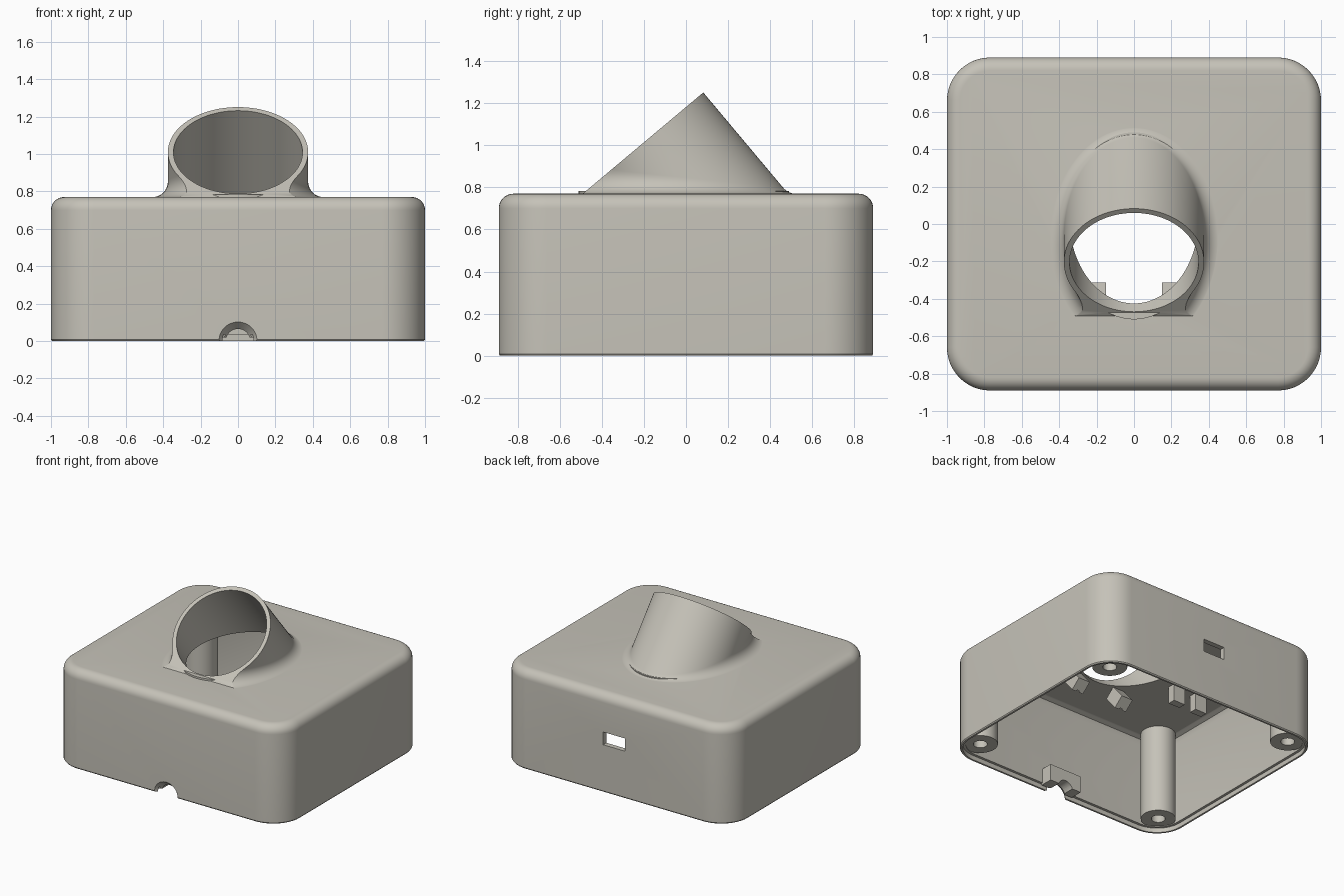
import bpy, bmesh
from math import sin, cos, pi, radians
from mathutils import Vector, Matrix

if "Cube" in bpy.data.objects:
    bpy.data.objects.remove(bpy.data.objects["Cube"])

HX, HY, TOP, CORNER = 1.0, 0.89, 0.77, 0.23
ROUND, WALL, ROOF = 0.07, 0.04, 0.735
TILT = radians(40)
RIM = Vector((0, -0.205, 1.01))           # centre of the neck's rim
AXIS = Vector((0, -sin(TILT), cos(TILT)))
UP = Vector((0, cos(TILT), sin(TILT)))
SIDE = Vector((1, 0, 0))
R_OUT, R_IN, FILLET = 0.375, 0.345, 0.085

plastic = bpy.data.materials.new("warm_grey_plastic")
plastic.use_nodes = True
colour = (0.56, 0.54, 0.48, 1)
plastic.diffuse_color = colour
plastic.node_tree.nodes["Principled BSDF"].inputs["Base Color"].default_value = colour


def finish(name, bm):
    bmesh.ops.recalc_face_normals(bm, faces=bm.faces)
    me = bpy.data.meshes.new(name)
    bm.to_mesh(me)
    bm.free()
    ob = bpy.data.objects.new(name, me)
    bpy.context.collection.objects.link(ob)
    return ob


def loft(bm, rings):
    """Skin a list of equal point rings and cap both ends."""
    loops = [[bm.verts.new(p) for p in ring] for ring in rings]
    n = len(loops[0])
    for a, b in zip(loops, loops[1:]):
        for i in range(n):
            j = (i + 1) % n
            bm.faces.new((a[i], a[j], b[j], b[i]))
    bm.faces.new(loops[0])
    bm.faces.new(loops[-1])


def rounded_rect(inset, z, steps=12):
    r = CORNER - inset
    pts = []
    for q, (sx, sy) in enumerate(((1, 1), (-1, 1), (-1, -1), (1, -1))):
        for k in range(steps + 1):
            a = (q + k / steps) * pi / 2
            pts.append((sx * (HX - CORNER) + r * cos(a),
                        sy * (HY - CORNER) + r * sin(a), z))
    return pts


def rounded_block(name, levels):
    bm = bmesh.new()
    loft(bm, [rounded_rect(i, z) for i, z in levels])
    return finish(name, bm)


def rod(name, start, end, r1, r2=None, segs=48):
    """Cylinder or cone between two points."""
    start, end = Vector(start), Vector(end)
    d = end - start
    bm = bmesh.new()
    m = Matrix.Translation((start + end) / 2) @ d.to_track_quat('Z', 'Y').to_matrix().to_4x4()
    bmesh.ops.create_cone(bm, cap_ends=True, segments=segs, radius1=r1,
                          radius2=r1 if r2 is None else r2, depth=d.length, matrix=m)
    return finish(name, bm)


def block(name, centre, size, tilt=0.0):
    bm = bmesh.new()
    m = (Matrix.Translation(centre) @ Matrix.Rotation(tilt, 4, 'X')
         @ Matrix.Diagonal((*size, 1)))
    bmesh.ops.create_cube(bm, size=1, matrix=m)
    return finish(name, bm)


def combine(ob, other, op):
    mod = ob.modifiers.new("bool", 'BOOLEAN')
    mod.operation, mod.solver, mod.object = op, 'EXACT', other
    dg = bpy.context.evaluated_depsgraph_get()
    me = bpy.data.meshes.new_from_object(ob.evaluated_get(dg))
    ob.modifiers.clear()
    ob.data = me
    bpy.data.objects.remove(other)


def neck_solid(segs=96, arc=10):
    """Tilted tube flowing into the lid through a rolling-ball fillet."""
    columns = []
    floor = TOP - 0.001
    for s in range(segs):
        a = 2 * pi * s / segs
        out = SIDE * cos(a) + UP * sin(a)
        base = RIM + out * (R_OUT + FILLET)
        ball = base + AXIS * ((floor + FILLET - base.z) / AXIS.z)
        d0, d1 = -out, Vector((0, 0, -1))
        col = [ball - out * FILLET + AXIS]
        for k in range(arc + 1):
            col.append(ball + FILLET * d0.slerp(d1, k / arc))
        col.append(Vector((ball.x, ball.y, TOP - 0.02)))
        columns.append(col)
    bm = bmesh.new()
    loft(bm, list(zip(*columns)))
    bmesh.ops.bisect_plane(bm, geom=bm.verts[:] + bm.edges[:] + bm.faces[:],
                           plane_co=RIM, plane_no=AXIS, clear_outer=True)
    bmesh.ops.edgeloop_fill(bm, edges=[e for e in bm.edges if e.is_boundary])
    return finish("neck", bm)


# Outer body with rounded top edge
levels = [(0.006, 0), (0, 0.008)]
for k in range(9):
    a = k / 8 * pi / 2
    levels.append((ROUND * (1 - cos(a)), TOP - ROUND + ROUND * sin(a)))
case = rounded_block("case", levels)

# Hollow inside, with a stepped seat for the missing base plate
combine(case, rounded_block("cavity", [
    (0.02, -0.1), (0.02, 0.035), (WALL, 0.035), (WALL, ROOF - 0.05),
    (WALL + 0.015, ROOF - 0.015), (WALL + 0.05, ROOF)]), 'DIFFERENCE')

# Neck, its thin front lip, and the bore through the lid
combine(case, neck_solid(), 'UNION')
lip = rod("lip", (0, 0, TOP - 0.018), (0, 0, TOP + 0.014), 1, segs=96)
lip.data.transform(Matrix.Translation((0, -0.01, 0)) @ Matrix.Diagonal((0.37, 0.5, 1, 1)))
combine(case, lip, 'UNION')
combine(case, rod("bore", RIM + AXIS * 0.3, RIM - AXIS * 0.75, R_IN, segs=96), 'DIFFERENCE')

# Corner screw posts
for sx in (-1, 1):
    for sy in (-1, 1):
        x, y = sx * 0.83, sy * 0.72
        combine(case, rod("post", (x, y, 0.04), (x, y, ROOF + 0.01), 0.125), 'UNION')
        combine(case, rod("hole", (x, y, -0.1), (x, y, 0.3), 0.05, segs=24), 'DIFFERENCE')

# Cable notch in the front wall, backed by a strain-relief block
combine(case, block("relief", (0, -0.81, 0.085), (0.28, 0.1, 0.13)), 'UNION')
combine(case, rod("flare", (0, -0.93, 0), (0, -0.845, 0), 0.137, 0.0626), 'DIFFERENCE')
combine(case, rod("cable", (0, -0.87, 0), (0, -0.7, 0), 0.065), 'DIFFERENCE')

# Socket opening in the back wall
combine(case, block("socket", (0, HY, 0.42), (0.19, 0.2, 0.1)), 'DIFFERENCE')

# Holder tabs under the lid
parts = [case]
for side, sx in (("left", 1), ("right", -1)):
    tab = block(side + "_front_tab", (sx * 0.2, -0.4, 0.65), (0.1, 0.1, 0.15), TILT)
    combine(tab, rod("pin", (sx * 0.2, -0.4, 0.5) , (sx * 0.2, -0.4, 0.66), 0.02, segs=16),
            'DIFFERENCE')
    parts.append(tab)
    parts.append(block(side + "_inner_tab", (sx * 0.5, -0.12, 0.67), (0.1, 0.06, 0.14)))
    parts.append(block(side + "_outer_tab", (sx * 0.7, -0.12, 0.67), (0.1, 0.06, 0.14)))

bpy.ops.object.select_all(action='DESELECT')
for ob in parts:
    ob.data.materials.clear()
    ob.data.materials.append(plastic)
    ob.select_set(True)
bpy.context.view_layer.objects.active = case
bpy.ops.object.shade_smooth_by_angle(angle=radians(30))
